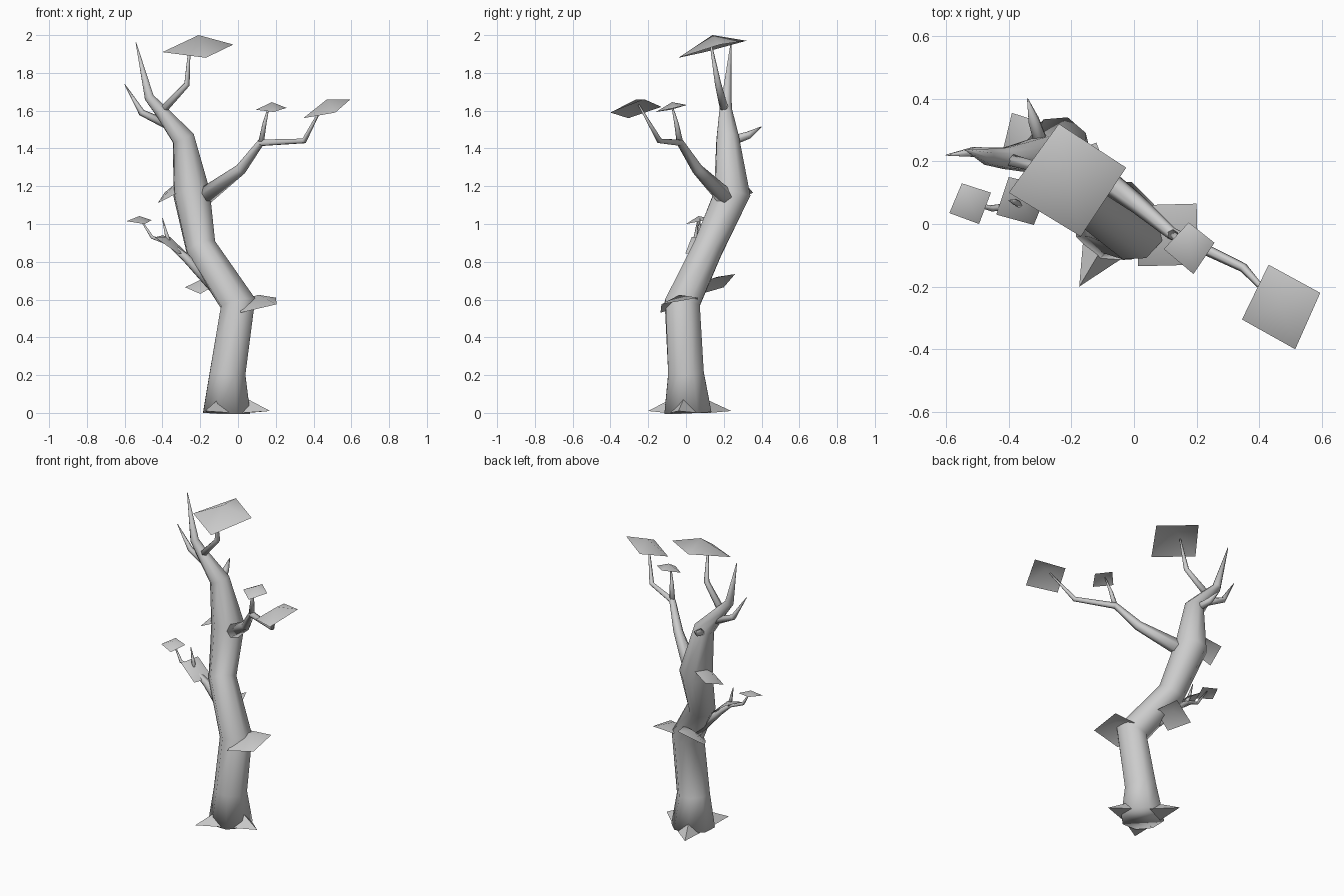
import bpy
from mathutils import Vector
from math import cos, sin, pi

cube = bpy.data.objects.get("Cube")
if cube:
    bpy.data.objects.remove(cube)

GREY = (0.6, 0.6, 0.6, 1)
mat = bpy.data.materials.new("plain grey")
mat.use_nodes = True
mat.diffuse_color = GREY
bsdf = next(n for n in mat.node_tree.nodes if n.type == 'BSDF_PRINCIPLED')
bsdf.inputs["Base Color"].default_value = GREY


def make(name, verts, faces, smooth=True):
    me = bpy.data.meshes.new(name)
    me.from_pydata([tuple(v) for v in verts], [], faces)
    me.materials.append(mat)
    me.polygons.foreach_set("use_smooth", [smooth] * len(faces))
    me.update()
    ob = bpy.data.objects.new(name, me)
    bpy.context.collection.objects.link(ob)
    return ob


def limb(name, path, sides=6):
    """Tapered tube through (x, y, z, radius) stations, rings set square to the path."""
    pts = [Vector(p[:3]) for p in path]
    verts, faces = [], []
    side = Vector((1, 0, 0))
    for i, p in enumerate(pts):
        a = (p - pts[i - 1]).normalized() if i else Vector()
        b = (pts[i + 1] - p).normalized() if i + 1 < len(pts) else Vector()
        t = (a + b).normalized()
        if i == 0 and abs(t.x) > 0.8:
            side = Vector((0, 1, 0))
        side = (side - t * side.dot(t)).normalized()
        up = t.cross(side)
        for k in range(sides):
            ang = 2 * pi * (k + 0.5) / sides
            verts.append(p + (side * cos(ang) + up * sin(ang)) * path[i][3])
    for i in range(len(pts) - 1):
        for k in range(sides):
            j = (k + 1) % sides
            faces.append((i * sides + k, i * sides + j,
                          (i + 1) * sides + j, (i + 1) * sides + k))
    faces.append(tuple(reversed(range(sides))))
    faces.append(tuple(range(len(verts) - sides, len(verts))))
    return make(name, verts, faces)


def leaf(name, corners, lift):
    """Square leaf card with its middle raised."""
    c = [Vector(p) for p in corners]
    mid = sum(c, Vector()) / 4
    mid.z = lift
    make(name, c + [mid], [(k, (k + 1) % 4, 4) for k in range(4)])


def root(name, tip):
    """Pointed root wedge running from the trunk foot to its tip."""
    foot = Vector((-0.05, 0.01, 0))
    tip = Vector((*tip, 0.01))
    d = (tip - foot)
    d.z = 0
    d.normalize()
    s = Vector((-d.y, d.x, 0)) * 0.075
    base = foot + d * 0.09
    top = foot + d * 0.1 + Vector((0, 0, 0.075))
    make(name, [tip, base + s, top, base - s],
         [(0, 2, 1), (0, 3, 2), (0, 1, 3), (1, 2, 3)], smooth=False)


# trunk
limb("trunk", [(-0.06, 0.01, 0, 0.135), (-0.055, 0, 0.21, 0.102),
               (0, -0.02, 0.58, 0.1), (-0.195, 0.115, 0.87, 0.086),
               (-0.245, 0.245, 1.16, 0.102), (-0.29, 0.22, 1.455, 0.063),
               (-0.41, 0.21, 1.6, 0.036), (-0.47, 0.215, 1.67, 0.027),
               (-0.54, 0.238, 1.96, 0.002)], sides=8)

# roots
for i, tip in enumerate([(-0.175, -0.2), (0.17, -0.04), (-0.16, 0.24)]):
    root(f"root_{i + 1}", tip)

# branches and twigs
limb("long_branch", [(-0.2, 0.22, 1.13, 0.05), (0.015, 0.06, 1.29, 0.03),
                     (0.12, -0.03, 1.43, 0.02), (0.35, -0.14, 1.44, 0.015),
                     (0.45, -0.25, 1.63, 0.004)])
limb("long_branch_twig", [(0.12, -0.03, 1.42, 0.018), (0.14, -0.05, 1.53, 0.012),
                          (0.165, -0.075, 1.63, 0.003)])
limb("top_branch", [(-0.42, 0.21, 1.58, 0.024), (-0.27, 0.17, 1.74, 0.017),
                    (-0.255, 0.13, 1.96, 0.005)])
limb("upper_spike", [(-0.36, 0.22, 1.52, 0.026), (-0.51, 0.23, 1.59, 0.018),
                     (-0.6, 0.22, 1.74, 0.002)])
limb("back_spike", [(-0.29, 0.24, 1.44, 0.026), (-0.32, 0.33, 1.47, 0.02),
                    (-0.34, 0.4, 1.515, 0.002)])
limb("low_branch", [(-0.13, 0.06, 0.67, 0.035), (-0.28, 0.07, 0.825, 0.024),
                    (-0.37, 0.06, 0.9, 0.013), (-0.455, 0.05, 0.93, 0.01),
                    (-0.52, 0.065, 1.03, 0.003)])
limb("low_branch_spike", [(-0.36, 0.06, 0.89, 0.013), (-0.38, 0.07, 0.95, 0.01),
                          (-0.4, 0.075, 1.03, 0.002)])

# leaf cards
leaf("top_leaf", [(-0.4, 0.1, 1.91), (-0.17, -0.04, 1.88),
                  (-0.025, 0.18, 1.95), (-0.24, 0.32, 1.97)], 2.0)
leaf("long_branch_leaf", [(0.345, -0.305, 1.56), (0.515, -0.4, 1.59),
                          (0.595, -0.22, 1.66), (0.43, -0.13, 1.62)], 1.66)
leaf("twig_leaf", [(0.095, -0.08, 1.605), (0.19, -0.16, 1.593),
                   (0.257, -0.06, 1.615), (0.175, 0.005, 1.63)], 1.645)
leaf("low_branch_leaf", [(-0.59, 0.035, 1.015), (-0.495, 0, 1),
                         (-0.457, 0.1, 1.02), (-0.55, 0.13, 1.03)], 1.042)
leaf("inner_leaf", [(-0.44, 0.03, 0.93), (-0.32, -0.003, 0.845),
                    (-0.27, 0.12, 0.845), (-0.4, 0.15, 0.94)], 0.93)
leaf("upper_trunk_leaf", [(-0.425, 0.21, 1.11), (-0.28, 0.18, 1.185),
                          (-0.25, 0.31, 1.22), (-0.39, 0.355, 1.165)], 1.21)
leaf("front_trunk_leaf", [(0.012, -0.135, 0.53), (0.205, -0.13, 0.575),
                          (0.2, 0.065, 0.61), (0.02, 0.06, 0.6)], 0.625)
leaf("back_trunk_leaf", [(-0.28, 0.2, 0.665), (-0.2, 0.08, 0.63),
                         (-0.07, 0.12, 0.705), (-0.12, 0.26, 0.735)], 0.72)
